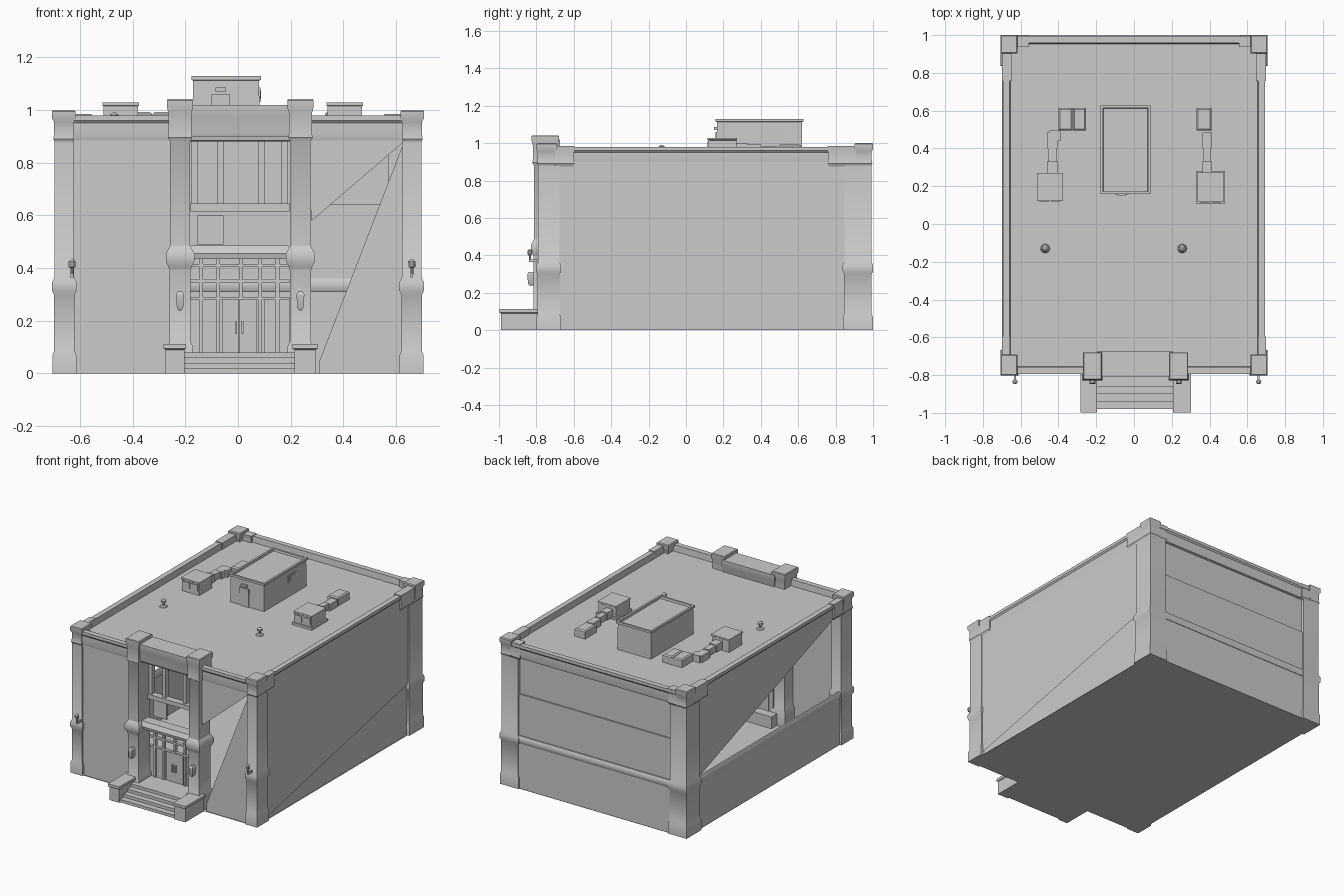
import bpy, bmesh, math
from mathutils import Vector

stone = bpy.data.materials.new("light_grey_stone")
stone.diffuse_color = (0.6, 0.6, 0.6, 1)
ROOF = 0.938


def finish(name, bm, recalc=True):
    if recalc:
        bmesh.ops.recalc_face_normals(bm, faces=bm.faces)
    me = bpy.data.meshes.new(name)
    bm.to_mesh(me)
    bm.free()
    me.materials.append(stone)
    ob = bpy.data.objects.new(name, me)
    bpy.context.collection.objects.link(ob)
    return ob


def skin(name, rings):
    """Closed body through a list of point rings."""
    bm = bmesh.new()
    rings = [[bm.verts.new(p) for p in ring] for ring in rings]
    n = len(rings[0])
    for a, b in zip(rings, rings[1:]):
        for i in range(n):
            j = (i + 1) % n
            bm.faces.new((a[i], a[j], b[j], b[i]))
    bm.faces.new(rings[0][::-1])
    bm.faces.new(rings[-1])
    return finish(name, bm)


def loft(name, x0, x1, y0, y1, profile):
    """Stack rectangles: profile is a list of (z, outward offset)."""
    return skin(name, [[(x0 - o, y0 - o, z), (x1 + o, y0 - o, z), (x1 + o, y1 + o, z), (x0 - o, y1 + o, z)]
                       for z, o in profile])


def box(name, x0, x1, y0, y1, z0, z1):
    return loft(name, x0, x1, y0, y1, [(z0, 0), (z1, 0)])


def cylinder(name, x, y, sections, sides=10):
    """Turned part from (z, radius) pairs."""
    ang = [2 * math.pi * i / sides for i in range(sides)]
    return skin(name, [[(x + r * math.cos(a), y + r * math.sin(a), z) for a in ang] for z, r in sections])


def sheet(name, pts, out):
    """Single flat wall panel facing the direction out."""
    bm = bmesh.new()
    f = bm.faces.new([bm.verts.new(p) for p in pts])
    f.normal_update()
    if f.normal.dot(Vector(out)) < 0:
        f.normal_flip()
    return finish(name, bm, False)


def span(s, a, b):
    return (a, b) if s > 0 else (-b, -a)


# Ground slab, then cornice + parapet with the roof deck as its last ring
sheet("floor_slab", [(-0.69, -0.79, 0), (0.69, -0.79, 0), (0.69, 0.99, 0), (-0.69, 0.99, 0)], (0, 0, -1))
loft("cornice_and_roof", -0.69, 0.69, -0.79, 0.99, [
    (0.88, -0.02), (0.885, -0.008), (0.90, -0.004), (0.95, -0.004), (0.96, 0.004),
    (0.98, 0.004), (0.98, -0.032), (ROOF, -0.036)])

# Front wall panels; the right side has an open wedge
yf = -0.782
sheet("front_wall_left", [(-0.63, yf, 0), (-0.24, yf, 0), (-0.24, yf, 0.9), (-0.63, yf, 0.9)], (0, -1, 0))
sheet("front_wall_right_lower", [(0.31, yf, 0.05), (0.31, yf, 0), (0.63, yf, 0), (0.63, yf, 0.88)], (0, -1, 0))
sheet("front_wall_right_upper", [(0.28, yf, 0.58), (0.63, yf, 0.88), (0.63, yf, 0.9), (0.25, yf, 0.9)], (0, -1, 0))

# Right wall, split along a slanted seam
sheet("right_wall_upper", [(0.69, -0.68, 0.02), (0.69, 0.85, 0.35), (0.69, 0.85, 0.9), (0.69, -0.68, 0.9)], (1, 0, 0))
sheet("right_wall_lower", [(0.682, -0.70, 0), (0.682, 0.86, 0), (0.682, 0.86, 0.37), (0.682, -0.70, 0.03)], (1, 0, 0))

# Left wall: lower panel, belt, and upper triangle beside an opening
sheet("left_wall_lower", [(-0.688, -0.70, 0), (-0.688, 0.86, 0), (-0.688, 0.86, 0.33), (-0.688, -0.70, 0.33)], (-1, 0, 0))
sheet("left_wall_upper", [(-0.685, 0.86, 0.35), (-0.685, 0.86, 0.9), (-0.685, -0.67, 0.9)], (-1, 0, 0))
BELT = [(0.31, -0.008), (0.325, 0), (0.345, 0), (0.36, -0.008)]
loft("left_belt", -0.698, -0.67, -0.68, 0.86, BELT)

# Back wall: lower panel, belt, middle and upper panels
sheet("back_wall_lower", [(-0.6, 0.987, 0), (0.6, 0.987, 0), (0.6, 0.987, 0.33), (-0.6, 0.987, 0.33)], (0, 1, 0))
sheet("back_wall_middle", [(-0.6, 0.98, 0.33), (0.6, 0.98, 0.33), (0.6, 0.98, 0.64), (-0.6, 0.98, 0.64)], (0, 1, 0))
sheet("back_wall_upper", [(-0.6, 0.97, 0.64), (0.6, 0.97, 0.64), (0.6, 0.97, 0.9), (-0.6, 0.97, 0.9)], (0, 1, 0))
sheet("back_wall_ledge", [(-0.6, 0.98, 0.64), (0.6, 0.98, 0.64), (0.6, 0.97, 0.64), (-0.6, 0.97, 0.64)], (0, 0, 1))
loft("back_belt", -0.6, 0.6, 0.97, 0.998, BELT)

# Corner pillars with base, belt and L-shaped capital
PILLAR = [(0, 0.006), (0.07, 0.006), (0.085, 0), (0.30, 0), (0.315, 0.008), (0.345, 0.008),
          (0.365, -0.002), (0.88, -0.002)]
CAP = [(0.875, -0.005), (0.89, 0.003), (0.91, 0.0), (0.955, 0.0), (0.97, 0.008), (0.995, 0.008), (1.0, 0.003)]
RETURN = CAP[:4] + [(0.985, 0.004)]
for s, side in ((-1, "left"), (1, "right")):
    loft(f"front_pillar_{side}", *span(s, 0.62, 0.698), -0.793, -0.675, PILLAR)
    loft(f"back_pillar_{side}", *span(s, 0.57, 0.698), 0.845, 0.993, PILLAR)
    loft(f"front_capital_{side}", *span(s, 0.625, 0.698), -0.793, -0.70, CAP)
    loft(f"front_capital_return_{side}", *span(s, 0.66, 0.695), -0.70, -0.60, RETURN)
    loft(f"back_capital_{side}", *span(s, 0.625, 0.698), 0.91, 0.993, CAP)
    loft(f"back_capital_return_x_{side}", *span(s, 0.56, 0.64), 0.94, 0.99, RETURN)
    loft(f"back_capital_return_y_{side}", *span(s, 0.65, 0.695), 0.76, 0.92, RETURN)
    # Bracket lamp on the front pillar
    x = 0.63 * s + 0.015 * (s + 1)
    box(f"lamp_arm_{side}", x - 0.005, x + 0.005, -0.84, -0.79, 0.365, 0.378)
    cylinder(f"lamp_{side}", x, -0.835, [(0.365, 0.005), (0.40, 0.006), (0.405, 0.013), (0.425, 0.014), (0.432, 0.006)])

# Entrance columns, wall lamps and stair cheeks
for xc, side in ((-0.22, "left"), (0.237, "right")):
    loft(f"entrance_column_{side}", xc - 0.04, xc + 0.04, -0.815, -0.69, [
        (0, 0.01), (0.10, 0.01), (0.12, 0), (0.39, 0), (0.405, 0.004), (0.425, 0.014), (0.455, 0.014),
        (0.475, 0.004), (0.485, -0.002), (0.88, -0.002), (0.895, 0.006), (0.91, 0.004), (0.99, 0.004),
        (1.01, 0.01), (1.037, 0.01), (1.042, 0.006)])
    loft(f"entrance_lamp_{side}", xc - 0.012, xc + 0.012, -0.845, -0.81, [
        (0.24, -0.006), (0.25, 0), (0.30, 0.003), (0.312, -0.004)])
for x0, x1, side in ((-0.28, -0.20, "left"), (0.21, 0.30, "right")):
    loft(f"stair_cheek_{side}", x0 + 0.004, x1 - 0.004, -0.99, -0.79, [
        (0, 0), (0.09, 0), (0.095, 0.007), (0.112, 0.007)])
for i in range(4):
    box(f"step_{i + 1}", -0.21, 0.215, -0.98 + 0.04 * i, -0.79, 0, 0.02 * (i + 1))
box("entrance_landing", -0.21, 0.215, -0.80, -0.62, 0, 0.08)

# Entrance head beam and middle beam
loft("entrance_head_beam", -0.19, 0.20, -0.805, -0.68, [
    (0.90, -0.005), (0.915, 0), (0.97, 0), (0.985, 0.006), (1.02, 0.006)])
loft("entrance_middle_beam", -0.19, 0.20, -0.79, -0.70, [(0.435, 0), (0.455, 0.005), (0.485, -0.01)])

# Doors with transom bars
yd = -0.69
for s in (-1, 1):
    x0, x1 = (-0.06, 0.004) if s < 0 else (0.006, 0.07)
    box(f"door_leaf_{s}", x0, x1, yd, yd + 0.012, 0.08, 0.28)
    box(f"door_handle_{s}", 0.005 + s * 0.012 - 0.003, 0.005 + s * 0.012 + 0.003, yd - 0.012, yd, 0.15, 0.20)
for x in (-0.14, -0.075, 0.085, 0.15):
    box("lower_mullion", x - 0.007, x + 0.007, yd - 0.01, yd + 0.012, 0.08, 0.44)
box("transom_mullion", 0.003, 0.017, yd - 0.01, yd + 0.012, 0.29, 0.44)
for z in (0.285, 0.35, 0.41):
    box("transom_bar", -0.18, 0.195, yd - 0.01, yd + 0.012, z - 0.006, z + 0.006)
for x0, x1 in ((-0.18, -0.08), (0.10, 0.195)):
    box("side_panel", x0, x1, yd, yd + 0.008, 0.08, 0.28)

# Open upper window frame
for x in (-0.165, -0.065, 0.09, 0.175):
    box("upper_mullion", x - 0.012, x + 0.012, yd - 0.015, yd + 0.015, 0.64, 0.91)
box("upper_sill", -0.18, 0.195, yd - 0.03, yd + 0.015, 0.615, 0.645)
box("upper_low_panel", -0.155, -0.055, yd, yd + 0.008, 0.49, 0.60)

# Roof house with recessed top, door and side window
loft("roof_house", -0.17, 0.08, 0.165, 0.62, [
    (ROOF, 0.002), (1.112, 0), (1.115, 0.007), (1.13, 0.007), (1.13, -0.006), (1.115, -0.008)])
box("roof_house_door", -0.10, -0.03, 0.157, 0.166, ROOF, 1.06)
box("roof_house_lamp", -0.085, -0.045, 0.15, 0.166, 1.07, 1.085)
box("side_vent_frame", 0.078, 0.085, 0.425, 0.515, 1.03, 1.085)
box("side_vent", 0.085, 0.088, 0.44, 0.50, 1.04, 1.075)

# Roof air units, ducts and small boxes
for x0, x1, y0, y1, side in ((-0.51, -0.38, 0.125, 0.265, "left"), (0.34, 0.47, 0.12, 0.27, "right")):
    loft(f"air_unit_{side}", x0, x1, y0, y1, [(ROOF, 0), (1.015, 0), (1.018, 0.004), (1.028, 0.004)])
    xm = (x0 + x1) / 2
    for k in (-1, 1):
        c = xm + k * 0.031
        box(f"air_grille_{side}", c - 0.025, c + 0.025, y0 - 0.005, y0, 0.965, 1.008)
loft("air_unit_base_right", 0.335, 0.475, 0.115, 0.275, [(ROOF, 0.006), (ROOF + 0.015, 0.006)])
for x0, x1, side in ((-0.46, -0.405, "left"), (0.362, 0.412, "right")):
    box(f"duct_near_{side}", x0, x1, 0.26, 0.33, 0.95, 1.0)
    box(f"duct_middle_{side}", x0 + 0.006, x1 - 0.006, 0.33, 0.40, 0.95, 0.992)
    box(f"duct_far_{side}", x0, x1, 0.40, 0.485, ROOF, 0.985)
for x0, x1, name in ((-0.40, -0.326, "small_unit_left_a"), (-0.324, -0.255, "small_unit_left_b"),
                     (0.33, 0.41, "small_unit_right")):
    loft(name, x0, x1, 0.495, 0.615, [(ROOF, 0), (0.985, 0), (0.992, -0.008)])
box("duct_link_left", -0.45, -0.39, 0.44, 0.495, ROOF, 0.985)

# Roof vent pipes
for x in (-0.47, 0.255):
    cylinder("roof_vent", x, -0.13, [(ROOF, 0.025), (0.945, 0.022), (0.948, 0.008), (0.968, 0.008),
                                     (0.97, 0.018), (0.982, 0.016), (0.99, 0.006)])

# Smooth shading with sharp edges kept
for ob in bpy.context.collection.objects:
    ob.select_set(True)
    bpy.context.view_layer.objects.active = ob
bpy.ops.object.shade_smooth_by_angle(angle=math.radians(30))
